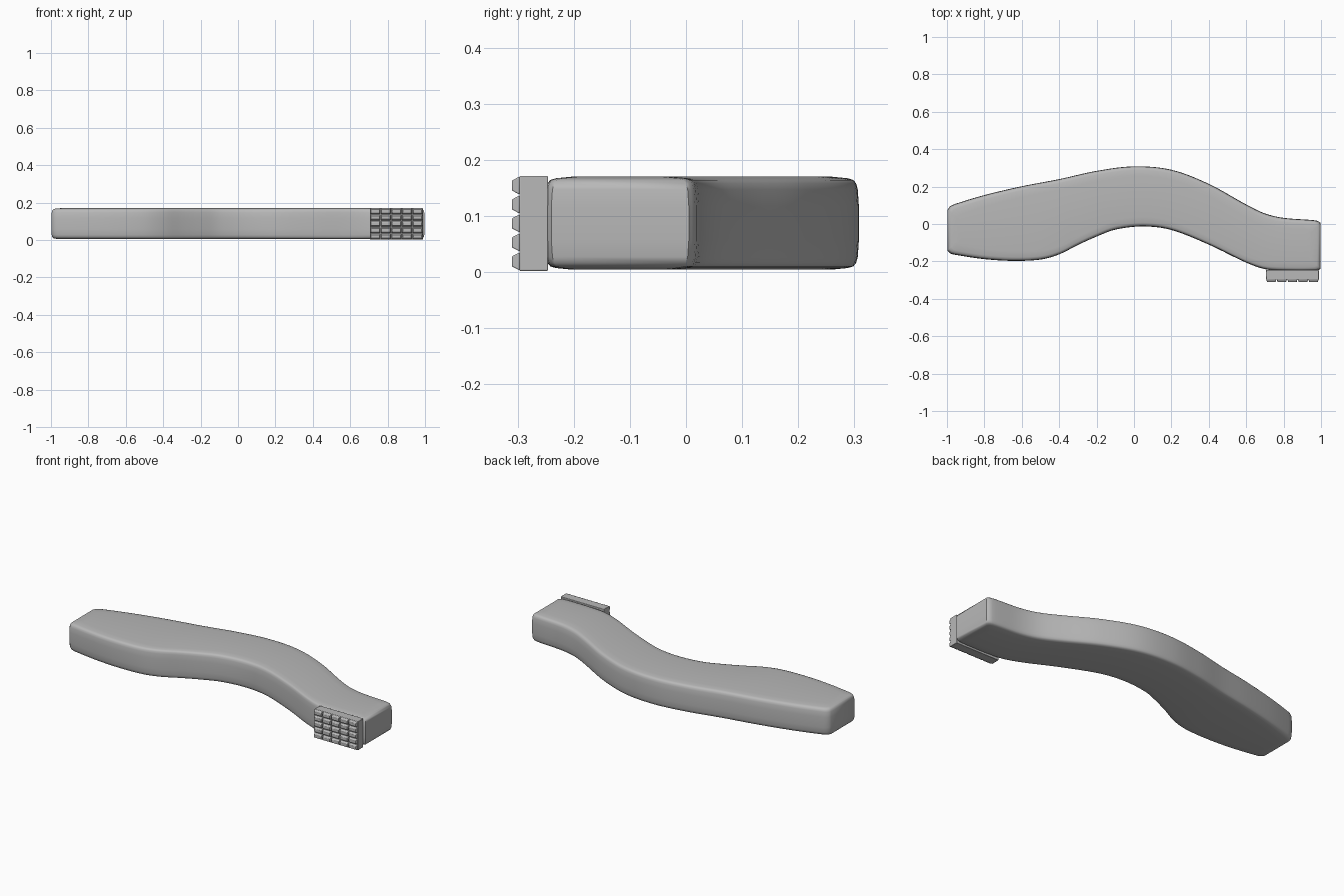
import bpy, bmesh
from mathutils import Matrix, Vector

cube = bpy.data.objects.get("Cube")
if cube:
    bpy.data.objects.remove(cube, do_unlink=True)

grey = bpy.data.materials.new("plain grey")
grey.use_nodes = True
grey.diffuse_color = (0.48, 0.48, 0.48, 1)
grey.node_tree.nodes["Principled BSDF"].inputs["Base Color"].default_value = grey.diffuse_color


def make_object(name, bm):
    bmesh.ops.recalc_face_normals(bm, faces=bm.faces)
    mesh = bpy.data.meshes.new(name)
    bm.to_mesh(mesh)
    bm.free()
    mesh.materials.append(grey)
    obj = bpy.data.objects.new(name, mesh)
    bpy.context.collection.objects.link(obj)
    return obj


def shade(obj, angle):
    bpy.ops.object.select_all(action="DESELECT")
    obj.select_set(True)
    bpy.context.view_layer.objects.active = obj
    bpy.ops.object.shade_smooth_by_angle(angle=angle)


def curve_y(points, x):
    """Smooth curve through the points, evaluated at x."""
    n = len(points)

    def slope(i):
        a, b = points[max(i - 1, 0)], points[min(i + 1, n - 1)]
        return (b[1] - a[1]) / (b[0] - a[0])

    i = next((k for k in range(n - 1) if x <= points[k + 1][0]), n - 2)
    (x0, y0), (x1, y1) = points[i], points[i + 1]
    w = x1 - x0
    t = (x - x0) / w
    return ((1 + 2 * t) * (1 - t) ** 2 * y0 + t * (1 - t) ** 2 * w * slope(i)
            + t * t * (3 - 2 * t) * y1 + t * t * (t - 1) * w * slope(i + 1))


# Curved handle: two plan edges, stacked as inset layers with soft rims
BACK = [(-1, 0.075), (-0.985, 0.095), (-0.95, 0.11), (-0.8, 0.155), (-0.6, 0.202),
        (-0.4, 0.24), (-0.2, 0.284), (0, 0.308), (0.2, 0.29), (0.4, 0.215),
        (0.6, 0.105), (0.7, 0.057), (0.8, 0.033), (0.98, 0.018), (1, 0.005)]
FRONT = [(-1, -0.142), (-0.985, -0.157), (-0.95, -0.166), (-0.8, -0.188), (-0.65, -0.197),
         (-0.5, -0.19), (-0.4, -0.162), (-0.3, -0.112), (-0.2, -0.067), (-0.1, -0.03),
         (0.05, -0.013), (0.2, -0.032), (0.4, -0.11), (0.6, -0.206), (0.7, -0.241),
         (0.8, -0.25), (0.98, -0.25), (1, -0.24)]
MIDDLE = 0.087
RIM = [(0, 0.03), (0.002, 0.06), (0.005, 0.071), (0.01, 0.077), (0.02, 0.08), (0.05, 0.083)]

stations = [-1, -0.993, -0.985, -0.97] + [-0.95 + 0.025 * i for i in range(77)] + [0.97, 0.985, 0.993, 1]
layers = [(d, MIDDLE - h) for d, h in reversed(RIM)] + [(d, MIDDLE + h) for d, h in RIM]
bm = bmesh.new()
rings = []
for inset, z in layers:
    back = [bm.verts.new((x * (0.998 - inset), curve_y(BACK, x) - inset, z)) for x in stations]
    front = [bm.verts.new((x * (0.998 - inset), curve_y(FRONT, x) + inset, z)) for x in stations]
    rings.append(back + front[::-1])
count = len(rings[0])
for low, high in zip(rings, rings[1:]):
    for i in range(count):
        j = (i + 1) % count
        bm.faces.new((low[i], low[j], high[j], high[i]))
for ring in (rings[0], rings[-1]):
    for i in range(len(stations) - 1):
        bm.faces.new((ring[i], ring[i + 1], ring[count - 2 - i], ring[count - 1 - i]))
shade(make_object("curved_handle", bm), 0.8)

# Grip pad: backing plate carrying rows and columns of tapered studs
LEFT, RIGHT, BOTTOM, TOP = 0.706, 0.988, 0.002, 0.171
PLATE_BACK, PLATE_FRONT, STUD_FRONT = -0.246, -0.297, -0.31
COUNT = 5
bm = bmesh.new()


def block(bm, centre, size, taper=(1, 1)):
    """Box whose front face is scaled by taper in x and z."""
    verts = bmesh.ops.create_cube(bm, size=1)["verts"]
    for v in verts:
        if v.co.y < 0:
            v.co.x *= taper[0]
            v.co.z *= taper[1]
    bmesh.ops.transform(bm, verts=verts,
                        matrix=Matrix.Translation(centre) @ Matrix.Diagonal(Vector((*size, 1))))


block(bm, ((LEFT + RIGHT) / 2, (PLATE_BACK + PLATE_FRONT) / 2, (BOTTOM + TOP) / 2),
      (RIGHT - LEFT, PLATE_BACK - PLATE_FRONT, TOP - BOTTOM))
step_x = (RIGHT - LEFT) / COUNT
step_z = (TOP - BOTTOM) / COUNT
for col in range(COUNT):
    for row in range(COUNT):
        block(bm, (LEFT + (col + 0.5) * step_x, (PLATE_FRONT + STUD_FRONT) / 2, BOTTOM + (row + 0.5) * step_z),
              (step_x * 0.95, PLATE_FRONT - STUD_FRONT + 0.001, step_z * 0.95), (0.85, 0.55))
pad = make_object("grip_pad", bm)
bevel = pad.modifiers.new("soft_edges", "BEVEL")
bevel.width = 0.002
bevel.segments = 2
shade(pad, 0.6)
